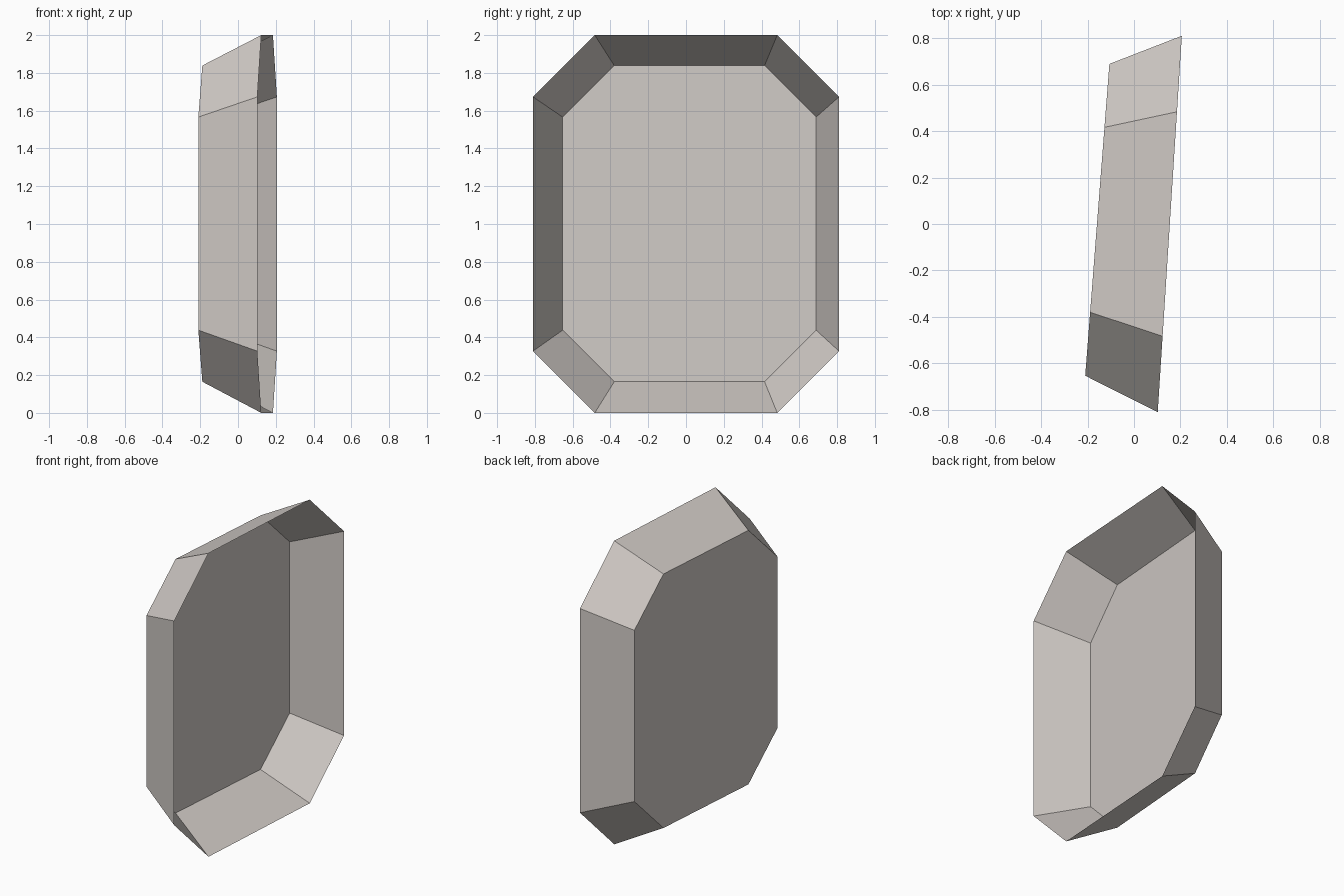
import bpy, bmesh

if "Cube" in bpy.data.objects:
    bpy.data.objects.remove(bpy.data.objects["Cube"])


def chamfered_ring(bm, cy, cz, half_y, half_z, cut, x_mid, x_slope):
    """Eight-sided ring facing x, slightly turned about z."""
    corners = [(half_y - cut, half_z), (half_y, half_z - cut)]
    corners += [(y, -z) for y, z in reversed(corners)]
    corners += [(-y, z) for y, z in reversed(corners)]
    return [bm.verts.new((x_mid + x_slope * y, cy + y, cz + z)) for y, z in corners]


grey = bpy.data.materials.new("warm grey")
grey.diffuse_color = (0.63, 0.59, 0.56, 1.0)
grey.use_nodes = True
grey.node_tree.nodes["Principled BSDF"].inputs["Base Color"].default_value = grey.diffuse_color

# Open shallow dish: wide rim on +x, smaller floor on -x, no wall thickness
bm = bmesh.new()
rim = chamfered_ring(bm, 0.0, 1.0, 0.81, 1.0, 0.327, 0.154, 0.064)
floor = chamfered_ring(bm, 0.018, 1.002, 0.671, 0.837, 0.273, -0.158, 0.0775)

# Sloping walls
for i in range(8):
    j = (i + 1) % 8
    bm.faces.new((rim[i], rim[j], floor[j], floor[i]))

# Flat floor of the dish
bm.faces.new(floor)
bmesh.ops.recalc_face_normals(bm, faces=bm.faces)
base = max(bm.faces, key=lambda f: f.calc_area())
if base.normal.x > 0:
    bmesh.ops.reverse_faces(bm, faces=bm.faces)

mesh = bpy.data.meshes.new("dish_shell")
bm.to_mesh(mesh)
bm.free()
mesh.materials.append(grey)
bpy.context.collection.objects.link(bpy.data.objects.new("dish_shell", mesh))
